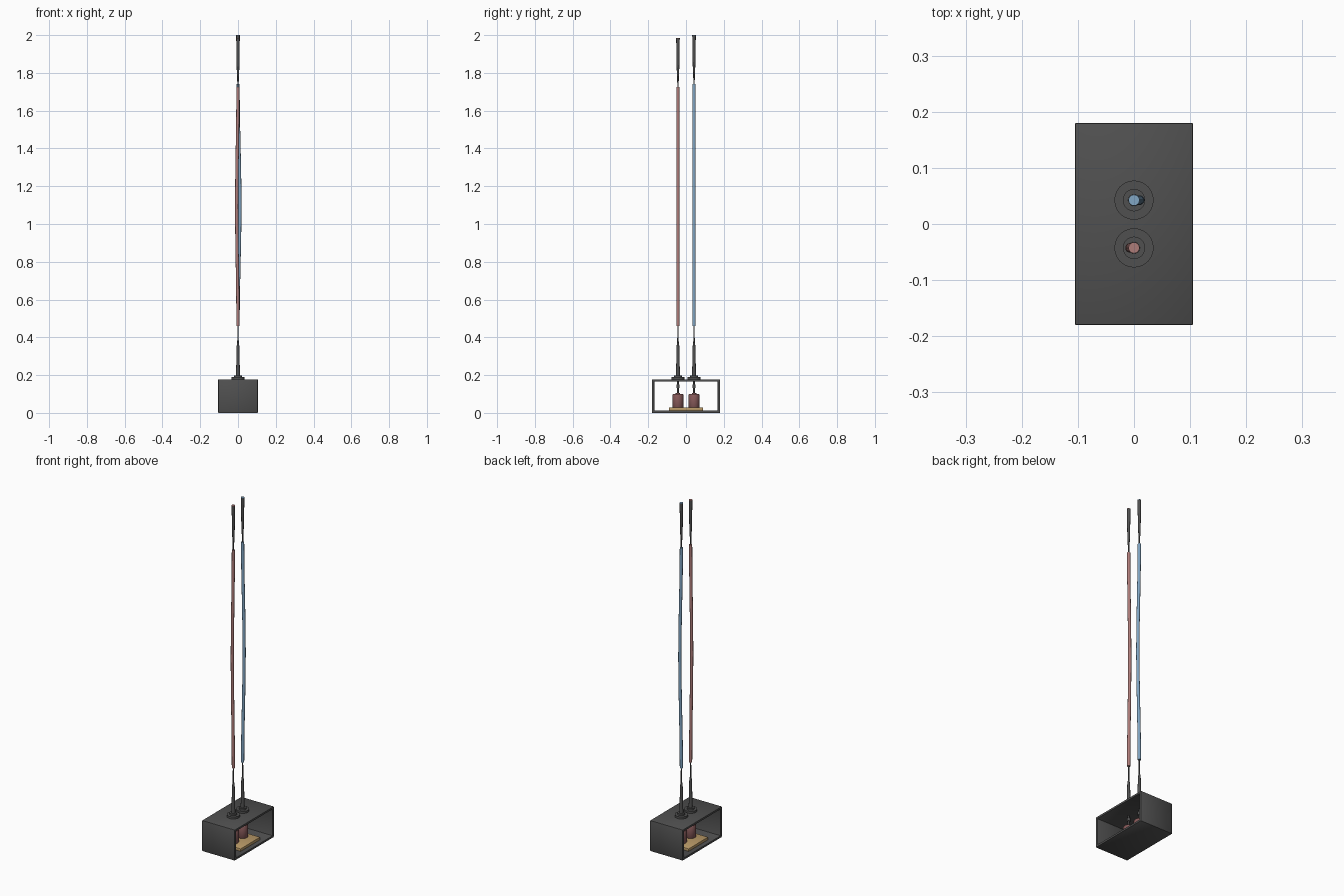
import bpy, bmesh, math
from mathutils import Vector

if "Cube" in bpy.data.objects:
    bpy.data.objects.remove(bpy.data.objects["Cube"])


def material(name, rgb):
    m = bpy.data.materials.new(name)
    m.diffuse_color = (*rgb, 1)
    m.use_nodes = True
    m.node_tree.nodes["Principled BSDF"].inputs["Base Color"].default_value = m.diffuse_color
    return m


DARK = material("dark", (0.08, 0.08, 0.08))
RED = material("red", (0.42, 0.20, 0.19))
BLUE = material("blue", (0.22, 0.38, 0.55))
MAROON = material("maroon", (0.24, 0.10, 0.10))
TAN = material("tan", (0.50, 0.33, 0.14))


def finish(name, bm, mat, smooth=True):
    bmesh.ops.recalc_face_normals(bm, faces=bm.faces)
    me = bpy.data.meshes.new(name)
    bm.to_mesh(me)
    bm.free()
    me.materials.append(mat)
    ob = bpy.data.objects.new(name, me)
    bpy.context.collection.objects.link(ob)
    if smooth:
        bpy.context.view_layer.objects.active = ob
        ob.select_set(True)
        bpy.ops.object.shade_smooth_by_angle(angle=math.radians(35))
        ob.select_set(False)
    return ob


def box(name, lo, hi, mat, bevel=0.0):
    bm = bmesh.new()
    bmesh.ops.create_cube(bm, size=1)
    for v in bm.verts:
        v.co = [lo[i] + (v.co[i] + 0.5) * (hi[i] - lo[i]) for i in range(3)]
    if bevel:
        bmesh.ops.bevel(bm, geom=bm.edges[:], offset=bevel, segments=2,
                        profile=0.5, affect='EDGES')
    return finish(name, bm, mat)


def loft(name, stations, mat, sides=24):
    """Capped round solid through (x, y, z, radius) stations."""
    bm = bmesh.new()
    rings = []
    for x, y, z, r in stations:
        rings.append([bm.verts.new((x + r * math.cos(2 * math.pi * i / sides),
                                    y + r * math.sin(2 * math.pi * i / sides), z))
                      for i in range(sides)])
    for a, b in zip(rings, rings[1:]):
        for i in range(sides):
            j = (i + 1) % sides
            bm.faces.new((a[i], a[j], b[j], b[i]))
    bm.faces.new(rings[0])
    bm.faces.new(rings[-1])
    return finish(name, bm, mat)


# housing: rectangular sleeve open at both x ends
W, D, H, T = 0.105, 0.18, 0.178, 0.012
bm = bmesh.new()
loops = []
for x in (-W, W):
    for y, z0, z1 in ((D, 0, H), (D - T, T, H - T)):
        loops.append([bm.verts.new((x, sy * y, z)) for sy, z in
                      ((-1, z0), (1, z0), (1, z1), (-1, z1))])
out0, in0, out1, in1 = loops
for a, b in ((out0, out1), (in0, in1), (out0, in0), (out1, in1)):
    for i in range(4):
        j = (i + 1) % 4
        bm.faces.new((a[i], a[j], b[j], b[i]))
bmesh.ops.recalc_face_normals(bm, faces=bm.faces)
bmesh.ops.bevel(bm, geom=bm.edges[:], offset=0.002, segments=2,
                profile=0.5, affect='EDGES')
finish("housing", bm, DARK)

# mounting board under the motors
box("motor_board", (-0.08, -0.09, T), (0.08, 0.09, 0.028), TAN, 0.002)


def assembly(tag, y, top, bow, mat):
    def turned(name, profile, m):
        return loft(f"{tag}_{name}", [(0, y, z, r) for r, z in profile], m)

    # motor with chamfered rims
    turned("motor", [(0.027, 0.028), (0.029, 0.031), (0.029, 0.095),
                     (0.026, 0.1), (0.012, 0.1), (0.012, 0.106)], MAROON)
    # drive shaft with coupling
    turned("shaft", [(0.005, 0.104), (0.005, 0.132), (0.009, 0.132),
                     (0.009, 0.15), (0.005, 0.15), (0.005, 0.182)], DARK)
    # stepped flange on the lid
    turned("flange", [(0.035, H - 0.001), (0.035, 0.19), (0.02, 0.19),
                      (0.02, 0.199), (0.012, 0.199)], DARK)
    # tapered lower stem
    turned("lower_stem", [(0.0105, 0.195), (0.0095, 0.24), (0.0075, 0.35),
                          (0.004, 0.38), (0.003, 0.47)], DARK)
    # bowed coloured rod
    z0, z1, n = 0.46, top - 0.26, 8
    loft(f"{tag}_rod", [(bow * math.sin(math.pi * i / n) ** 2, y,
                         z0 + (z1 - z0) * i / n, 0.0085) for i in range(n + 1)], mat)
    # flared upper stem and its coloured tip
    turned("upper_stem", [(0.003, z1 - 0.01), (0.004, z1 + 0.03),
                          (0.007, z1 + 0.1), (0.0095, top - 0.002)], DARK)
    turned("tip", [(0.0098, top - 0.003), (0.0098, top)], mat)


assembly("red", -0.0425, 1.985, -0.007, RED)
assembly("blue", 0.0425, 2.0, 0.01, BLUE)
